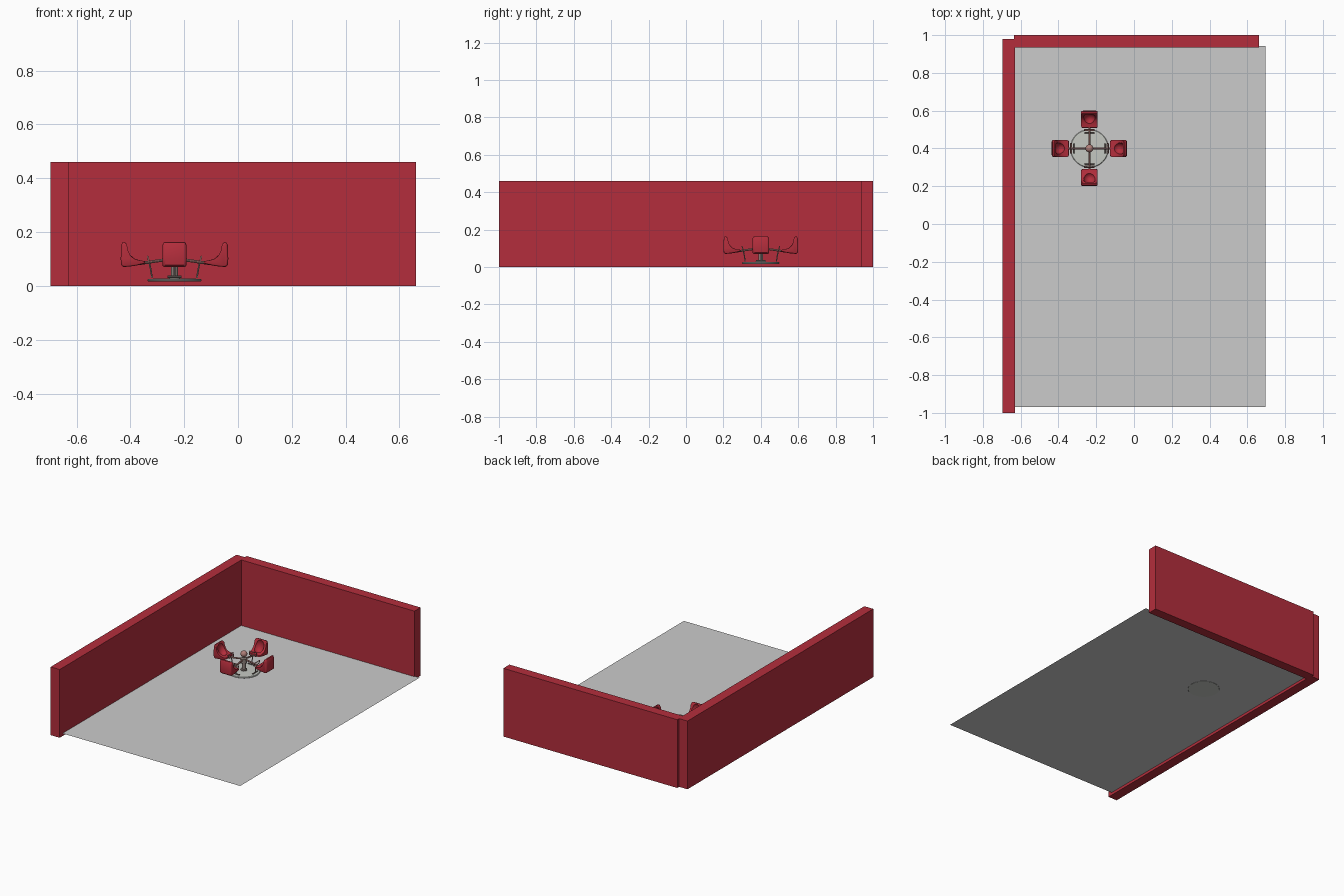
import bpy, bmesh, math
from mathutils import Matrix, Vector

if "Cube" in bpy.data.objects:
    bpy.data.objects.remove(bpy.data.objects["Cube"])

CENTER = Vector((-0.236, 0.40, 0))


def material(name, rgb):
    m = bpy.data.materials.new(name)
    m.diffuse_color = (*rgb, 1)
    m.use_nodes = True
    m.node_tree.nodes["Principled BSDF"].inputs["Base Color"].default_value = m.diffuse_color
    return m


RED = material("red paint", (0.455, 0.027, 0.045))
FLOOR = material("floor grey", (0.60, 0.60, 0.60))
PLATE = material("pale plate grey", (0.56, 0.58, 0.54))
ROD = material("dusty pink metal", (0.43, 0.21, 0.19))
POST = material("dull post grey", (0.27, 0.22, 0.20))


def add_mesh(name, bm, mat, smooth=False):
    bmesh.ops.recalc_face_normals(bm, faces=bm.faces)
    me = bpy.data.meshes.new(name)
    bm.to_mesh(me)
    bm.free()
    ob = bpy.data.objects.new(name, me)
    bpy.context.collection.objects.link(ob)
    me.materials.append(mat)
    if smooth:
        shade(ob)
    return ob


def shade(ob):
    bpy.ops.object.select_all(action='DESELECT')
    ob.select_set(True)
    bpy.context.view_layer.objects.active = ob
    bpy.ops.object.shade_smooth_by_angle(angle=math.radians(40))


def box(name, lo, hi, mat):
    bm = bmesh.new()
    bmesh.ops.create_cube(bm, size=1)
    for v in bm.verts:
        v.co = [(a + b) / 2 + c * (b - a) for a, b, c in zip(lo, hi, v.co)]
    return add_mesh(name, bm, mat)


def lathe(name, profile, mat, n=40):
    """Spin an (r, z) profile round the carousel axis."""
    bm = bmesh.new()
    vs = [bm.verts.new((r, 0, z)) for r, z in profile]
    es = [bm.edges.new(p) for p in zip(vs, vs[1:])]
    bmesh.ops.spin(bm, geom=vs + es, cent=(0, 0, 0), axis=(0, 0, 1),
                   angle=math.tau, steps=n)
    bmesh.ops.remove_doubles(bm, verts=bm.verts, dist=1e-5)
    ob = add_mesh(name, bm, mat, True)
    ob.location = CENTER
    return ob


def tube(name, points, radius, mat, angle, closed=False):
    """Round rod through points, turned about the carousel axis."""
    cu = bpy.data.curves.new(name, 'CURVE')
    cu.dimensions = '3D'
    cu.bevel_depth = radius
    cu.bevel_resolution = 2
    cu.use_fill_caps = True
    sp = cu.splines.new('POLY')
    sp.points.add(len(points) - 1)
    for p, co in zip(sp.points, points):
        p.co = (*co, 1)
    sp.use_cyclic_u = closed
    ob = bpy.data.objects.new(name, cu)
    bpy.context.collection.objects.link(ob)
    cu.materials.append(mat)
    ob.location = CENTER
    ob.rotation_euler.z = angle
    bpy.ops.object.select_all(action='DESELECT')
    ob.select_set(True)
    bpy.context.view_layer.objects.active = ob
    bpy.ops.object.convert(target='MESH')
    shade(bpy.context.view_layer.objects.active)


# Bucket seat: side profile lofted across its width with rounded sides
SEAT = [(0.108, 0.083), (0.15, 0.074), (0.19, 0.070), (0.198, 0.077),
        (0.200, 0.10), (0.198, 0.152), (0.193, 0.162), (0.185, 0.164),
        (0.179, 0.158), (0.175, 0.137), (0.165, 0.116), (0.15, 0.102),
        (0.13, 0.095), (0.110, 0.092)]
SLICES = [(-0.044, 0.82), (-0.0425, 0.91), (-0.039, 0.97), (-0.033, 1),
          (0.033, 1), (0.039, 0.97), (0.0425, 0.91), (0.044, 0.82)]


def seat_mesh():
    bm = bmesh.new()
    rings = []
    for y, s in SLICES:
        rings.append([bm.verts.new((0.16 + (r - 0.16) * s, y, 0.1 + (z - 0.1) * s))
                      for r, z in SEAT])
    n = len(SEAT)
    for a, b in zip(rings, rings[1:]):
        for i in range(n):
            bm.faces.new((a[i], a[(i + 1) % n], b[(i + 1) % n], b[i]))
    bm.faces.new(rings[0])
    bm.faces.new(rings[-1])
    seat = add_mesh("seat", bm, RED)
    # hollow scooped out of the seat
    bm = bmesh.new()
    bmesh.ops.create_uvsphere(bm, u_segments=24, v_segments=14, radius=1,
                              matrix=Matrix.LocRotScale((0.153, 0, 0.133), None,
                                                        (0.034, 0.035, 0.047)))
    cutter = add_mesh("seat_hollow_cutter", bm, RED)
    cutter.hide_render = True
    mod = seat.modifiers.new("hollow", 'BOOLEAN')
    mod.operation = 'DIFFERENCE'
    mod.solver = 'EXACT'
    mod.object = cutter
    bpy.ops.object.select_all(action='DESELECT')
    seat.select_set(True)
    bpy.context.view_layer.objects.active = seat
    bpy.ops.object.modifier_apply(modifier=mod.name)
    bpy.data.objects.remove(cutter)
    shade(seat)
    return seat


# Walls and floor sheet
box("left_wall", (-0.697, -1.0, 0), (-0.63, 0.98, 0.46), RED)
box("back_wall", (-0.635, 0.935, 0), (0.662, 1.0, 0.46), RED)
bm = bmesh.new()
bm.faces.new([bm.verts.new(c) for c in ((-0.632, -0.97, 0.018), (0.695, -0.97, 0.018),
                                        (0.695, 0.942, 0.018), (-0.632, 0.942, 0.018))])
add_mesh("floor", bm, FLOOR)

# Round base plate, centre post and top knob
lathe("base_plate", [(0, 0.017), (0.098, 0.017), (0.101, 0.020), (0.101, 0.023),
                     (0.098, 0.026), (0, 0.029)], PLATE, 48)
lathe("centre_post", [(0, 0.028), (0.02, 0.028), (0.02, 0.036), (0.013, 0.038),
                      (0.013, 0.075), (0.02, 0.078), (0.02, 0.108),
                      (0.009, 0.112), (0.009, 0.13), (0, 0.13)], POST, 24)
lathe("top_knob", [(0.021 * math.sin(math.pi * i / 12),
                    0.137 - 0.021 * math.cos(math.pi * i / 12)) for i in range(13)],
      ROD, 24)

# Four seats with arms, grab handles and foot bars
first = seat_mesh()
for k in range(4):
    ang = k * math.pi / 2
    s = first if k == 0 else first.copy()
    if k:
        bpy.context.collection.objects.link(s)
    s.name = f"seat_{k + 1}"
    s.location = CENTER
    s.rotation_euler.z = ang
    tube("seat_arm", [(0.008, 0, 0.101), (0.13, 0, 0.083)], 0.0055, ROD, ang)
    tube("grab_handle", [(0.094, -0.026, 0.088), (0.100, -0.026, 0.110),
                         (0.100, 0.026, 0.110), (0.094, 0.026, 0.088)],
         0.003, ROD, ang, True)
    tube("foot_strut", [(0.094, 0, 0.088), (0.088, 0, 0.06), (0.084, 0, 0.034)],
         0.003, POST, ang)
    tube("foot_bar", [(0.084, -0.026, 0.034), (0.084, 0.026, 0.034)], 0.004, POST, ang)
